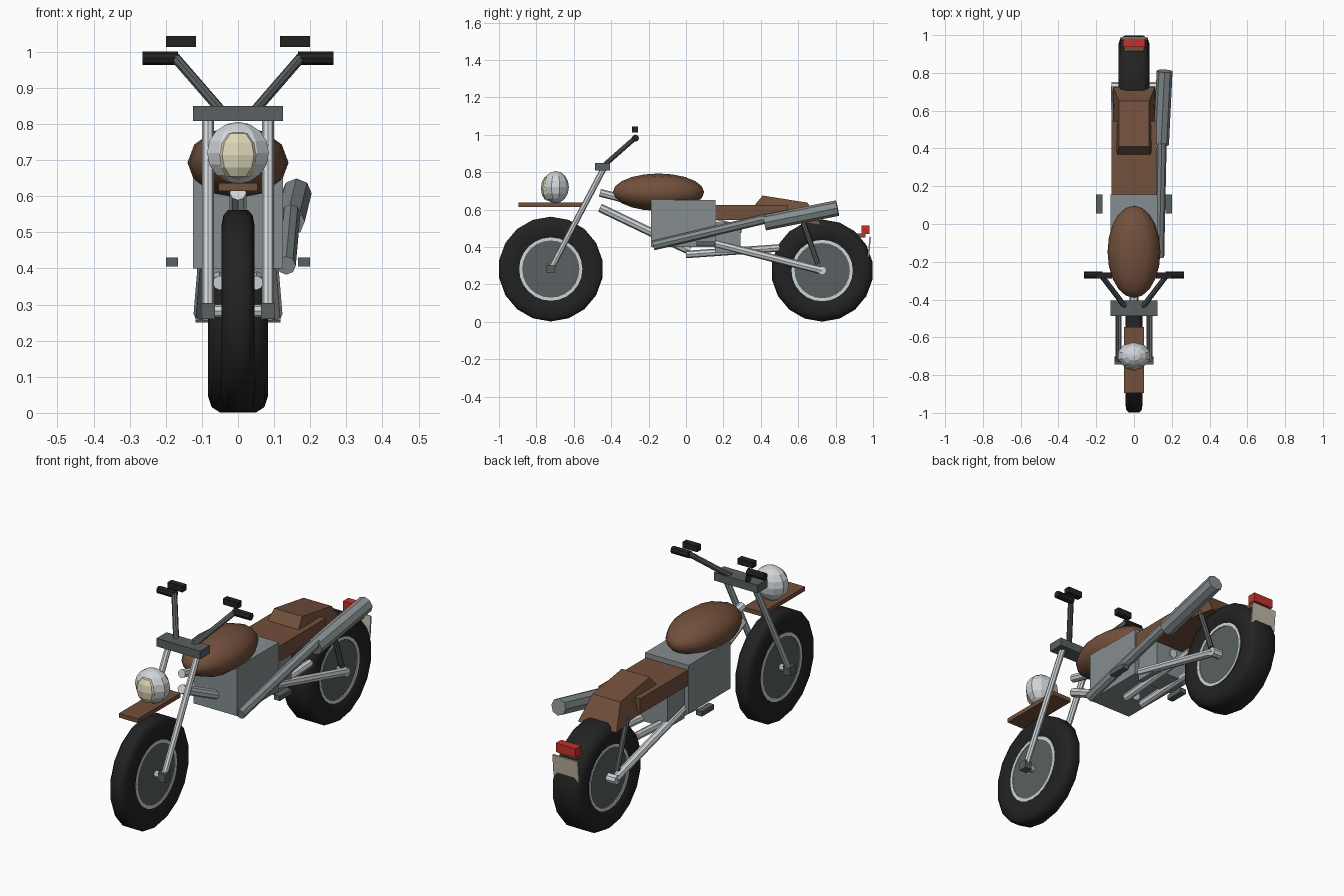
import bpy, bmesh, math
from mathutils import Vector, Matrix

if "Cube" in bpy.data.objects:
    bpy.data.objects.remove(bpy.data.objects["Cube"], do_unlink=True)


def material(name, rgb):
    m = bpy.data.materials.new(name)
    m.use_nodes = True
    m.diffuse_color = (*rgb, 1)
    m.node_tree.nodes["Principled BSDF"].inputs["Base Color"].default_value = (*rgb, 1)
    return m


BLACK = material("black rubber", (0.016, 0.016, 0.016))
BROWN = material("brown leather", (0.17, 0.08, 0.045))
GREY = material("engine grey", (0.24, 0.27, 0.28))
DARK = material("dark metal", (0.1, 0.115, 0.118))
CHROME = material("light metal", (0.63, 0.66, 0.68))
LENS = material("lens cream", (0.72, 0.67, 0.47))
RED = material("tail red", (0.56, 0.03, 0.025))
PLATE = material("plate beige", (0.52, 0.49, 0.37))


def finish(name, bm, mat, smooth=None):
    bmesh.ops.recalc_face_normals(bm, faces=bm.faces)
    me = bpy.data.meshes.new(name)
    bm.to_mesh(me)
    bm.free()
    me.materials.append(mat)
    ob = bpy.data.objects.new(name, me)
    bpy.context.collection.objects.link(ob)
    if smooth:
        bpy.ops.object.select_all(action='DESELECT')
        ob.select_set(True)
        bpy.context.view_layer.objects.active = ob
        bpy.ops.object.shade_smooth_by_angle(angle=math.radians(smooth))
    return ob


def box(name, x, y, z, mat):
    """Box from (min, max) pairs."""
    bm = bmesh.new()
    bmesh.ops.create_cube(bm, size=1)
    for v in bm.verts:
        v.co = [r[0] if c < 0 else r[1] for c, r in zip(v.co, (x, y, z))]
    return finish(name, bm, mat)


def tube(name, a, b, radius, mat, sides=8, smooth=None):
    """Straight rod between two points."""
    a, b = Vector(a), Vector(b)
    bm = bmesh.new()
    turn = (b - a).to_track_quat('Z', 'Y').to_matrix().to_4x4()
    bmesh.ops.create_cone(bm, cap_ends=True, segments=sides, radius1=radius, radius2=radius,
                          depth=(b - a).length,
                          matrix=Matrix.Translation((a + b) / 2) @ turn)
    return finish(name, bm, mat, smooth)


def ellipsoid(name, centre, half, mat, u, v, smooth=None, along_y=False):
    bm = bmesh.new()
    bmesh.ops.create_uvsphere(bm, u_segments=u, v_segments=v, radius=1)
    if along_y:
        bmesh.ops.rotate(bm, verts=bm.verts, matrix=Matrix.Rotation(math.pi / 2, 3, 'X'))
    bmesh.ops.scale(bm, verts=bm.verts, vec=half)
    bmesh.ops.translate(bm, verts=bm.verts, vec=centre)
    return finish(name, bm, mat, smooth)


def lathe(name, profile, y, z, mat, sides, smooth):
    """Closed (x, radius) profile spun round a wheel axle."""
    bm = bmesh.new()
    vs = [bm.verts.new((x, 0, r)) for x, r in profile]
    es = [bm.edges.new((vs[i - 1], vs[i])) for i in range(len(vs))]
    bmesh.ops.spin(bm, geom=vs + es, cent=(0, 0, 0), axis=(1, 0, 0),
                   angle=math.tau, steps=sides)
    bmesh.ops.remove_doubles(bm, verts=bm.verts, dist=0.0005)
    bmesh.ops.translate(bm, verts=bm.verts, vec=(0, y, z))
    return finish(name, bm, mat, smooth)


def wheel(label, y, z, r, w, inner):
    half = [(w * 0.8, inner), (w, inner + 0.03), (w, r - 0.045),
            (w * 0.88, r - 0.015), (w * 0.6, r)]
    lathe(label + "_tyre", half + [(-x, q) for x, q in reversed(half)], y, z, BLACK, 18, 50)
    rim = w * 0.86
    lathe(label + "_rim", [(-rim, inner - 0.012), (rim, inner - 0.012),
                           (rim, inner + 0.004), (-rim, inner + 0.004)], y, z, CHROME, 24, 40)
    tube(label + "_disc", (-w * 0.8, y, z), (w * 0.8, y, z), inner - 0.008, DARK, 24, 40)


FY, FZ, RY, RZ = -0.723, 0.282, 0.728, 0.274
wheel("front", FY, FZ, 0.28, 0.046, 0.165)
wheel("rear", RY, RZ, 0.273, 0.083, 0.16)
tube("front_axle", (-0.08, FY, FZ), (0.08, FY, FZ), 0.018, CHROME)
tube("rear_axle", (-0.118, RY, RZ), (0.118, RY, RZ), 0.024, CHROME)

# Paired parts
for side, s in (("left", 1), ("right", -1)):
    def span(a, b):
        return sorted((s * a, s * b))
    tube(side + "_fork", (s * 0.083, FY, FZ), (s * 0.083, -0.44, 0.82), 0.016, CHROME)
    box(side + "_axle_block", span(0.063, 0.103), (FY - 0.022, FY + 0.022),
        (0.26, 0.304), DARK)
    tube(side + "_handlebar", (s * 0.045, -0.44, 0.835), (s * 0.175, -0.27, 0.985), 0.014, DARK)
    tube(side + "_grip", (s * 0.166, -0.27, 0.982), (s * 0.265, -0.27, 0.982), 0.019, BLACK)
    box(side + "_mirror", span(0.116, 0.2), (-0.288, -0.256), (1.013, 1.044), BLACK)
    box(side + "_footpeg", span(0.166, 0.2), (0.055, 0.155), (0.405, 0.43), DARK)
    tube(side + "_swingarm", (s * 0.09, 0.15, 0.42), (s * 0.102, RY, RZ), 0.021, CHROME)
    tube(side + "_lower_rail", (s * 0.05, 0, 0.36), (s * 0.06, 0.5, 0.395), 0.02, CHROME)
    tube(side + "_shock", (s * 0.098, 0.62, 0.55), (s * 0.1, 0.705, 0.31), 0.014, DARK)

# Steering and front end
box("fork_clamp", (-0.125, 0.125), (-0.487, -0.406), (0.808, 0.85), DARK)
ellipsoid("headlight", (0, -0.697, 0.72), (0.09, 0.071, 0.086), CHROME, 10, 8)
ellipsoid("headlight_lens", (0, -0.738, 0.714), (0.062, 0.038, 0.068), LENS, 8, 6)
box("front_mudguard", (-0.054, 0.054), (-0.895, -0.545), (0.615, 0.637), BROWN)

# Frame and engine
tube("backbone", (0, -0.46, 0.69), (0, 0.3, 0.495), 0.021, CHROME)
tube("down_tube", (0, -0.46, 0.61), (0, 0.02, 0.38), 0.023, CHROME)
box("engine", (-0.124, 0.124), (-0.187, 0.157), (0.4, 0.65), GREY)
box("gearbox", (-0.1, 0.1), (0.155, 0.292), (0.37, 0.53), GREY)
ellipsoid("fuel_tank", (0, -0.147, 0.693), (0.14, 0.244, 0.1), BROWN, 12, 10, 50, True)

# Seat: flat front cushion and a tapered rear hump
box("seat", (-0.12, 0.12), (0.155, 0.545), (0.545, 0.625), BROWN)
bm = bmesh.new()
sections = [(0.355, 0.61, 0.09), (0.41, 0.675, 0.08), (0.65, 0.637, 0.08),
            (0.725, 0.515, 0.11), (0.6, 0.535, 0.11), (0.36, 0.55, 0.11)]
rings = [[bm.verts.new((s * w, y, z)) for y, z, w in sections] for s in (-1, 1)]
for ring in rings:
    bm.faces.new(ring)
for i in range(len(sections)):
    bm.faces.new((rings[0][i - 1], rings[0][i], rings[1][i], rings[1][i - 1]))
finish("seat_hump", bm, BROWN)

# Exhaust on the left side
tube("exhaust_pipe", (0.134, -0.175, 0.408), (0.147, 0.43, 0.552), 0.026, GREY)
tube("muffler", (0.143, 0.42, 0.53), (0.162, 0.81, 0.608), 0.042, GREY)

# Tail
box("tail_bracket", (-0.052, 0.052), (0.915, 0.96), (0.45, 0.472), BROWN)
box("tail_light", (-0.057, 0.057), (0.938, 0.982), (0.47, 0.516), RED)
plate = box("number_plate", (-0.072, 0.072), (-0.004, 0.004), (-0.055, 0.055), PLATE)
plate.location = (0, 0.98, 0.4)
plate.rotation_euler = (math.radians(-5), 0, 0)
